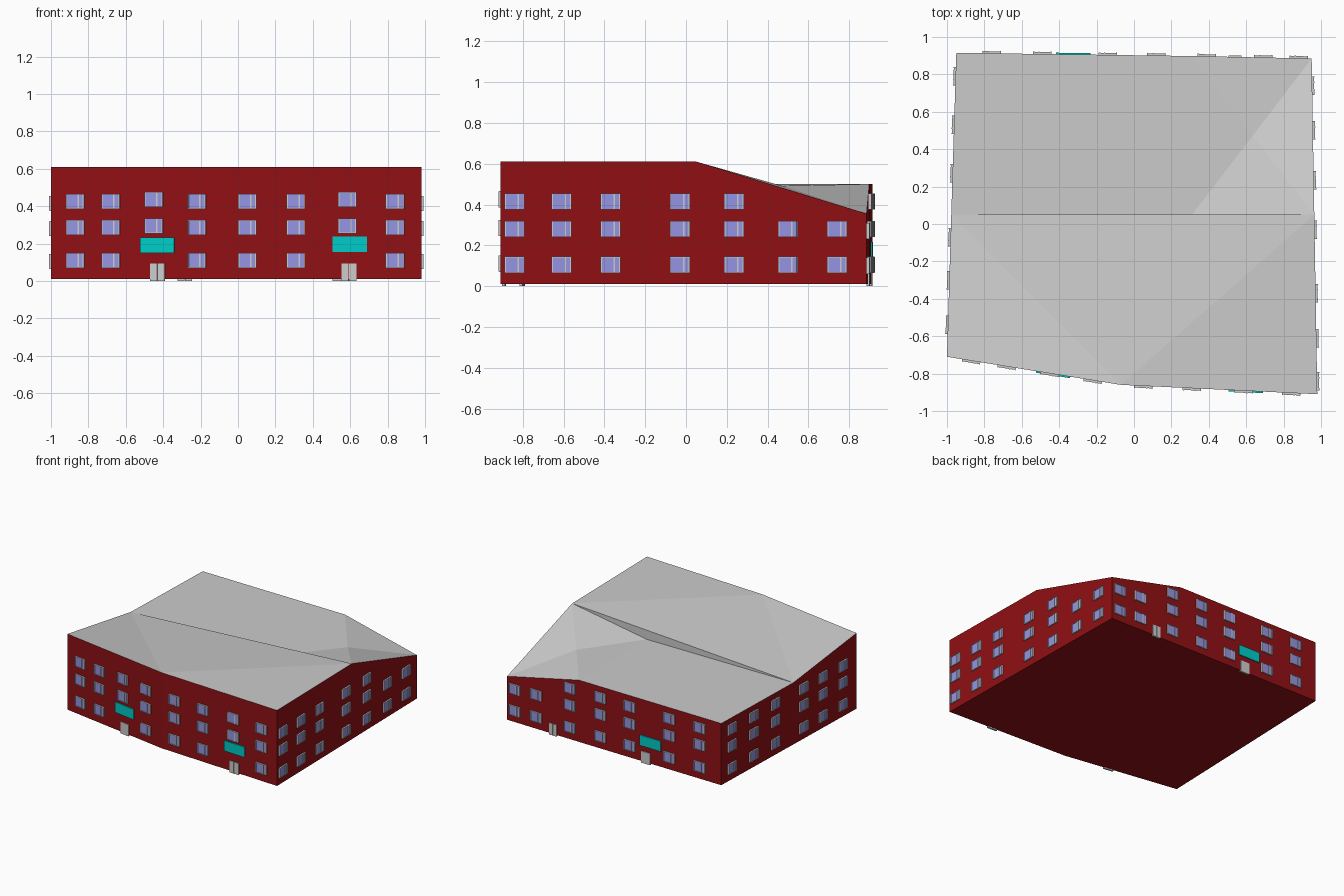
import bpy, bmesh
from mathutils import Vector, Matrix

if "Cube" in bpy.data.objects:
    bpy.data.objects.remove(bpy.data.objects["Cube"])

def material(name, rgb):
    m = bpy.data.materials.new(name)
    m.diffuse_color = (*rgb, 1)
    m.use_nodes = True
    m.node_tree.nodes["Principled BSDF"].inputs["Base Color"].default_value = m.diffuse_color
    return m

RED = material("brick_red", (0.28, 0.005, 0.007))
GLASS = material("pale_violet_glass", (0.30, 0.30, 0.78))
CYAN = material("cyan", (0.0, 0.60, 0.57))

def finish(name, bm, mat=None):
    me = bpy.data.meshes.new(name)
    bm.to_mesh(me)
    bm.free()
    ob = bpy.data.objects.new(name, me)
    bpy.context.collection.objects.link(ob)
    if mat:
        me.materials.append(mat)

# Footprint corners counter-clockwise with eaves height
BASE = 0.01
FL, FB, FR = (-1, -.71, .61), (-.07, -.86, .61), (.98, -.91, .61)
RR, BR, BB = (.964, .05, .61), (.95, .885, .355), (.31, .898, .50)
BL, LL = (-.95, .915, .50), (-.977, .05, .50)
RING = [FL, FB, FR, RR, BR, BB, BL, LL]

# Brick walls and floor
bm = bmesh.new()
low = [bm.verts.new((p[0], p[1], BASE)) for p in RING]
top = [bm.verts.new(p) for p in RING]
for i in range(8):
    j = (i + 1) % 8
    bm.faces.new((low[i], low[j], top[j], top[i]))
bm.faces.new(low[::-1])
finish("walls", bm, RED)

# Roof: tilted front, flat back left, twisted back right, upright step between
bm = bmesh.new()
VALLEY = (.31, .05, .50)
MID = tuple(sum(c) / 4 for c in zip(VALLEY, RR, BR, BB))
for tri in [(LL, FL, FB), (LL, FB, RR), (FB, FR, RR),
            (LL, VALLEY, BB, BL), (LL, RR, VALLEY),
            (VALLEY, RR, MID), (RR, BR, MID), (BR, BB, MID), (BB, VALLEY, MID)]:
    bm.faces.new([bm.verts.new(p) for p in tri])
bmesh.ops.remove_doubles(bm, verts=bm.verts, dist=1e-4)
finish("roof", bm)

# Straight wall runs: start, end, axis used to place things along them
RUNS = {"front_left": (FL, FB, 0), "front_right": (FB, FR, 0),
        "right": (FR, BR, 1), "back_right": (BR, BB, 0),
        "back_left": (BB, BL, 0), "left": (BL, FL, 1)}

def wall_box(bm, run, pos, z, w, h, depth, shift=0):
    """Thin box on a wall; shift slides it along the wall."""
    a, b, ax = RUNS[run]
    a, b = Vector((a[0], a[1], 0)), Vector((b[0], b[1], 0))
    d = (b - a).normalized()
    n = Vector((d.y, -d.x, 0))
    c = a.lerp(b, (pos - a[ax]) / (b[ax] - a[ax])) + d * shift + Vector((0, 0, z))
    rot = Matrix((d, n, (0, 0, 1))).transposed().to_4x4()
    bmesh.ops.create_cube(bm, size=1, matrix=Matrix.Translation(c) @ rot
                          @ Matrix.Diagonal((w, depth * 2, h, 1)))

# Window columns: position along the wall and heights of the rows
THREE, TWO, RAISED = (.11, .285, .425), (.105, .28), (.295, .435)
SIDE = (.105, .28, .415)
COLUMNS = {
    "front_left": [(-.87, THREE), (-.68, THREE), (-.45, RAISED), (-.22, THREE)],
    "front_right": [(.05, THREE), (.31, THREE), (.585, RAISED), (.84, THREE)],
    "right": [(y, SIDE) for y in (-.84, -.61, -.37, -.03, .235)] + [(.5, TWO), (.74, TWO)],
    "back_right": [(.88, (.10, .27)), (.69, TWO), (.39, SIDE)],
    "back_left": [(x, SIDE) for x in (.12, -.14, -.49, -.76)],
    "left": [(y, SIDE) for y in (.79, .53, .27, -.07, -.30, -.54)],
}
for run, columns in COLUMNS.items():
    glass, frame = bmesh.new(), bmesh.new()
    for pos, rows in columns:
        for z in rows:
            wall_box(glass, run, pos, z, .086, .072, .008)
            # side posts, off-centre mullion, head and sill
            for s in (-.046, .018, .046):
                wall_box(frame, run, pos, z, .007, .078, .013, s)
            for dz in (-.038, .038):
                wall_box(frame, run, pos, z + dz, .098, .004, .011)
    finish(run + "_window_panes", glass, GLASS)
    finish(run + "_window_frames", frame)

# Entrances: double doors with a blank sign board above
ENTRANCES = [("front_left", -.43, .08, -.432, .19), ("front_right", .593, .083, .597, .197),
             ("back_left", -.285, .08, -.325, .175), ("back_right", .54, .07, None, 0)]
for run, door_x, door_w, sign_x, sign_z in ENTRANCES:
    bm = bmesh.new()
    for s in (-1, 1):
        wall_box(bm, run, door_x, .046, door_w / 2 - .002, .092, .007, s * door_w / 4)
    finish(run + "_doors", bm)
    if sign_x is not None:
        bm = bmesh.new()
        wall_box(bm, run, sign_x, sign_z, .185, .082, .008)
        finish(run + "_sign_board", bm, CYAN)
